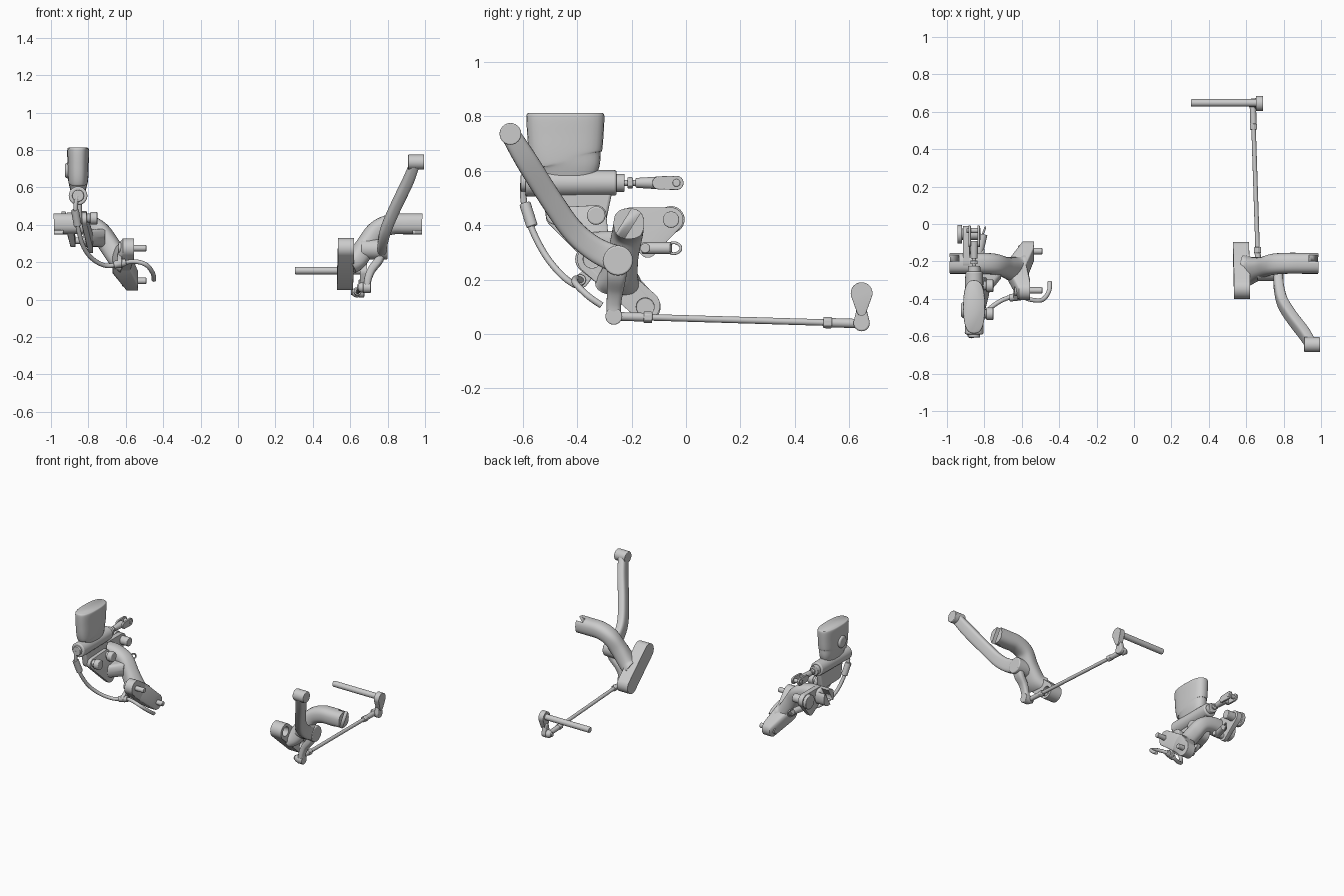
import bpy, bmesh, math
from mathutils import Vector as V, Matrix

if "Cube" in bpy.data.objects:
    bpy.data.objects.remove(bpy.data.objects["Cube"])

def finish(name, bm, bevel=0.0, cuts=()):
    bmesh.ops.recalc_face_normals(bm, faces=bm.faces)
    me = bpy.data.meshes.new(name)
    bm.to_mesh(me); bm.free()
    o = bpy.data.objects.new(name, me)
    bpy.context.collection.objects.link(o)
    for c in cuts:
        m = o.modifiers.new("cut", 'BOOLEAN')
        m.operation = 'DIFFERENCE'; m.object = c; m.solver = 'EXACT'
    if bevel:
        m = o.modifiers.new("bevel", 'BEVEL')
        m.width = bevel; m.segments = 3; m.limit_method = 'ANGLE'; m.angle_limit = math.radians(40)
    bpy.context.view_layer.objects.active = o
    for x in bpy.context.selected_objects: x.select_set(False)
    o.select_set(True)
    bpy.ops.object.shade_smooth_by_angle(angle=math.radians(40))
    return o

def cyl(name, p, q, r, r2=None, n=24, bevel=0.004, cuts=()):
    """Cylinder or cone from p to q."""
    p, q = V(p), V(q)
    bm = bmesh.new()
    rot = (q - p).to_track_quat('Z', 'Y').to_matrix().to_4x4()
    bmesh.ops.create_cone(bm, cap_ends=True, segments=n, radius1=r, radius2=r if r2 is None else r2,
                          depth=(q - p).length, matrix=Matrix.Translation((p + q) / 2) @ rot)
    return finish(name, bm, bevel, cuts)

def ball(name, c, r):
    bm = bmesh.new()
    bmesh.ops.create_uvsphere(bm, u_segments=20, v_segments=12, radius=r, matrix=Matrix.Translation(c))
    return finish(name, bm)

def loft(name, stations, up, power=2.0, steps=6, n=28, bevel=0.004, cuts=()):
    """Smooth sweep through (x, y, z, half_side, half_up) with superellipse sections."""
    S = [list(s) for s in stations]
    S = [S[0]] + S + [S[-1]]
    pts = []
    for i in range(1, len(S) - 2):
        for k in range(steps):
            t = k / steps
            pts.append([0.5 * (2*b + (c-a)*t + (2*a-5*b+4*c-d)*t*t + (3*b-a-3*c+d)*t**3)
                        for a, b, c, d in zip(S[i-1], S[i], S[i+1], S[i+2])])
    pts.append(S[-1])
    bm, rings = bmesh.new(), []
    for i, s in enumerate(pts):
        t = (V(pts[min(i+1, len(pts)-1)][:3]) - V(pts[max(i-1, 0)][:3])).normalized()
        side = V(up).cross(t).normalized()
        nrm = t.cross(side)
        ring = []
        for k in range(n):
            a = 2 * math.pi * k / n
            f = lambda v: math.copysign(abs(v) ** (2 / power), v)
            ring.append(bm.verts.new(V(s[:3]) + side * s[3] * f(math.cos(a)) + nrm * s[4] * f(math.sin(a))))
        rings.append(ring)
    for a, b in zip(rings, rings[1:]):
        for k in range(n):
            bm.faces.new((a[k], a[(k+1) % n], b[(k+1) % n], b[k]))
    bm.faces.new(rings[0]); bm.faces.new(rings[-1])
    return finish(name, bm, bevel, cuts)

def tube(name, pts, r, up=(0.3, 0.2, 1)):
    return loft(name, [(*p, r, r) for p in pts], up, n=14, bevel=0)

def hull(name, discs, bevel=0.01, cuts=()):
    """Convex plate around x-facing discs (x0, x1, y, z, r)."""
    bm = bmesh.new()
    for x0, x1, y, z, r in discs:
        for k in range(32):
            a = math.pi * k / 16
            for x in (x0, x1):
                bm.verts.new((x, y + r * math.cos(a), z + r * math.sin(a)))
    res = bmesh.ops.convex_hull(bm, input=bm.verts)
    loose = [v for v in bm.verts if not v.link_faces]
    bmesh.ops.delete(bm, geom=loose, context='VERTS')
    bmesh.ops.dissolve_limit(bm, angle_limit=0.02, verts=bm.verts, edges=bm.edges)
    return finish(name, bm, bevel, cuts)

def cutter(o):
    o.hide_render = True
    o.display_type = 'WIRE'
    o.hide_set(True)
    return o

# Foot peg arms on both sides, with a tilted slot in the outer end
for s, side in ((1, "right"), (-1, "left")):
    bm = bmesh.new()
    bmesh.ops.create_cube(bm, size=1, matrix=Matrix.Translation((s * 0.985, -0.21, 0.41))
                          @ Matrix.Rotation(math.radians(-32), 4, 'X') @ Matrix.Diagonal((0.1, 0.035, 0.3, 1)))
    slot = cutter(finish("slot_cutter_" + side, bm))
    loft("peg_arm_" + side, [(s*.60, -.25, .19, .085, .055), (s*.635, -.245, .215, .068, .055),
         (s*.69, -.23, .295, .055, .055), (s*.745, -.215, .37, .056, .053), (s*.82, -.21, .402, .056, .055),
         (s*.90, -.21, .405, .056, .056), (s*.985, -.21, .405, .056, .056)],
         (0, 0, 1), power=2.5, bevel=0, cuts=[slot])

# Right mounting flange with bolt pockets
pockets = [cutter(cyl("pocket_cutter", (.575, y, z), (.70, y, z), .033)) for y, z in ((-.15, .10), (-.345, .275))]
hull("mount_plate_right", [(.53, .615, -.15, .105, .055), (.535, .62, -.345, .275, .055)], .015, pockets)

# Left forked bracket with two bolts
for i, (y, z) in enumerate(((-.145, .10), (-.355, .275))):
    x = -.535 - .02 * i
    hull("mount_leg_left", [(x - .06, x, y, z, .052), (-.67, -.58, -.25, .20, .06)], .012)
    cyl("mount_bolt", (-.62, y, z), (-.49, y, z), .017)
    cyl("bolt_head", (x - .085, y, z), (x - .055, y, z), .03, n=12)

# Shift lever: pivot, upper arm, toe peg, lower arm
cyl("lever_pivot", (.66, -.25, .27), (.80, -.25, .27), .055, bevel=.006)
loft("shift_lever", [(.77, -.26, .275, .026, .05), (.775, -.34, .315, .027, .045), (.795, -.42, .385, .028, .042),
     (.845, -.50, .50, .028, .041), (.91, -.585, .635, .028, .041), (.945, -.64, .725, .026, .036)], (0, -.8, -.6), power=3.5)
cyl("toe_peg", (.91, -.645, .735), (.995, -.645, .735), .04)
loft("shift_lower_arm", [(.765, -.25, .27, .036, .026), (.755, -.255, .215, .036, .024), (.715, -.26, .16, .03, .022),
     (.695, -.265, .11, .027, .02), (.69, -.265, .065, .027, .018)], (1, 0, 0), power=3)
cyl("lower_arm_eye", (.668, -.265, .065), (.71, -.265, .065), .031)

# Shift linkage rod with its ball joints
A, B = V((.665, -.265, .065)), V((.635, .645, .038))
L = lambda t: A.lerp(B, t)
cyl("linkage_rod", L(.05), L(.97), .012)
cyl("rod_end_front", L(.01), L(.155), .016)
cyl("rod_nut_front", L(.12), L(.155), .022, n=6)
cyl("rod_end_rear", L(.86), L(1), .017)
cyl("rod_nut_rear", L(.845), L(.88), .022, n=6)
for p in (A, B):
    ball("ball_joint", p, .027)
    cyl("joint_pin", p - V((.03, 0, 0)), p + V((.03, 0, 0)), .015)

# Selector arm and shaft
cyl("selector_shaft", (.305, .648, .155), (.66, .648, .155), .02)
hull("selector_hub", [(.652, .69, .645, .15, .04), (.652, .685, .645, .085, .018)], .006)
hull("selector_arm", [(.645, .675, .645, .09, .018), (.645, .675, .645, .04, .03)], .006)

# Brake master cylinder and fluid reservoir
X = -.855
loft("reservoir", [(X, -.435, .565, .095, .036), (X, -.435, .62, .12, .05), (X, -.442, .66, .133, .055),
     (X, -.443, .73, .14, .057), (X, -.443, .80, .143, .058), (X, -.443, .812, .135, .05)], (1, 0, 0), power=2.6)
cyl("reservoir_window", (-.925, -.46, .69), (-.88, -.46, .69), .042, bevel=.012)
cyl("master_cylinder", (X, -.59, .555), (X, -.255, .555), .05, .047, bevel=.008)
cyl("cylinder_collar", (X, -.27, .555), (X, -.225, .555), .033)
cyl("push_rod", (X, -.24, .555), (X, -.15, .555), .011)
cyl("push_rod_nut", (X, -.215, .555), (X, -.195, .555), .022, n=6)
cyl("clevis_neck", (X, -.185, .555), (X, -.09, .555), .018, .024)
for d in (-.024, .024):
    hull("clevis_fork", [(X + d - .007, X + d + .007, -.10, .555, .024), (X + d - .007, X + d + .007, -.035, .555, .026)], .003)
cyl("clevis_pin", (X - .04, -.035, .555), (X + .035, -.035, .555), .014)

# Master cylinder bracket
hull("cylinder_body_lower", [(-.875, -.835, -.50, .535, .03), (-.875, -.835, -.48, .435, .035),
     (-.875, -.835, -.33, .435, .04), (-.875, -.835, -.30, .53, .03)], .01)
hull("cylinder_bracket", [(-.835, -.81, -.48, .43, .035), (-.835, -.81, -.33, .435, .038), (-.80, -.775, -.33, .30, .05)], .006)
hull("bracket_web", [(-.83, -.78, -.33, .33, .045), (-.80, -.71, -.24, .33, .05)], .01)
for y in (-.48, -.33):
    cyl("bracket_bolt", (-.84, y, .435), (-.77, y, .435), .024)
    cyl("bracket_bolt_head", (-.79, y, .435), (-.752, y, .435), .034, bevel=.006)

# Brake lever remnant: pivot plate, boss and return spring
hull("brake_pivot_plate", [(-.915, -.88, -.20, .41, .055), (-.915, -.88, -.055, .42, .045), (-.895, -.87, -.14, .31, .03)], .006)
cyl("brake_boss", (-.945, -.055, .42), (-.92, -.055, .42), .05)
cyl("brake_boss_stem", (-.93, -.055, .42), (-.82, -.055, .42), .03)
cyl("spring_post", (-.89, -.15, .315), (-.80, -.15, .315), .018)
cyl("return_spring", (-.83, -.16, .315), (-.805, -.055, .315), .022)
tube("spring_hook", [(-.805 + .01 * math.cos(a), -.045 + .026 * math.cos(a), .315 + .02 * math.sin(a))
     for a in [math.radians(-150 + 30 * k) for k in range(11)]], .005, (1, 0, 0))

# Brake hose with fittings
cyl("banjo_fitting", (X, -.607, .555), (X, -.575, .555), .032, n=12)
tube("brake_hose", [(-.86, -.597, .555), (-.868, -.597, .50), (-.865, -.585, .44), (-.85, -.555, .36), (-.825, -.51, .28),
     (-.775, -.455, .215), (-.70, -.405, .18), (-.62, -.385, .195), (-.55, -.405, .203), (-.49, -.405, .185),
     (-.455, -.36, .14), (-.45, -.31, .105)], .012)
cyl("hose_sleeve_top", (-.872, -.592, .48), (-.857, -.565, .395), .021)
cyl("hose_sleeve_low", (-.665, -.395, .185), (-.60, -.387, .20), .02)
hull("hose_clip", [(-.645, -.62, -.385, .195, .026), (-.645, -.62, -.345, .235, .018)], .004)
